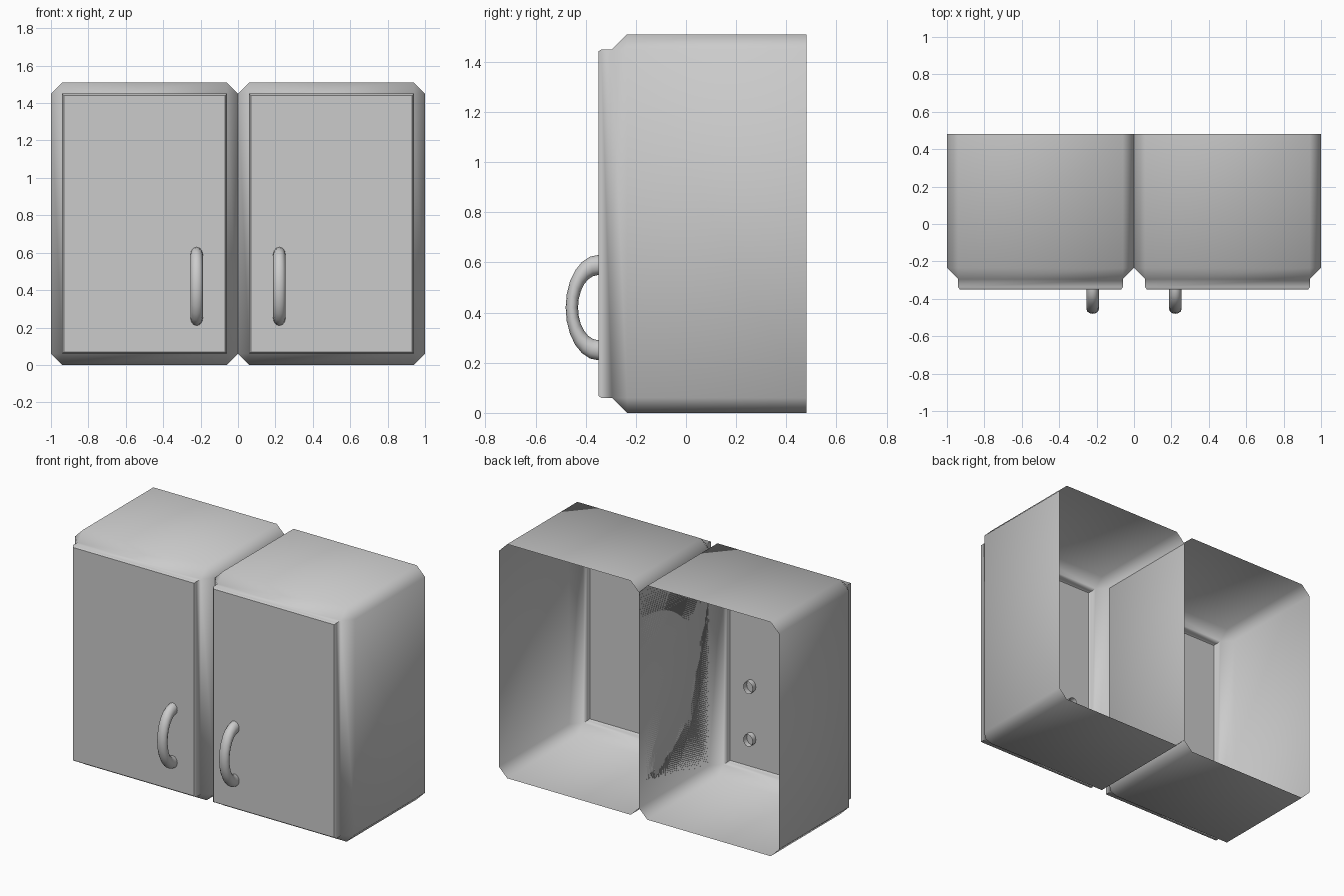
import bpy, bmesh
from math import radians, sin, cos, pi
from mathutils import Matrix

if "Cube" in bpy.data.objects:
    bpy.data.objects.remove(bpy.data.objects["Cube"])

WIDTH, HEIGHT = 1.0, 1.51
FRONT, BACK = -0.295, 0.48


def finish(bm, name, angle):
    me = bpy.data.meshes.new(name)
    bm.to_mesh(me)
    bm.free()
    ob = bpy.data.objects.new(name, me)
    bpy.context.collection.objects.link(ob)
    bpy.ops.object.select_all(action='DESELECT')
    ob.select_set(True)
    bpy.context.view_layer.objects.active = ob
    bpy.ops.object.shade_smooth_by_angle(angle=radians(angle))
    return ob


def cabinet(name, cx):
    # open-backed thin shell with chamfered edges
    bm = bmesh.new()
    m = (Matrix.Translation((cx, (FRONT + BACK) / 2, HEIGHT / 2))
         @ Matrix.Diagonal((WIDTH, BACK - FRONT, HEIGHT, 1)))
    bmesh.ops.create_cube(bm, size=1, matrix=m)
    bm.normal_update()
    back = [f for f in bm.faces if f.normal.y > 0.9]
    bmesh.ops.delete(bm, geom=back, context='FACES_ONLY')
    bmesh.ops.bevel(bm, geom=[e for e in bm.edges if not e.is_boundary],
                    offset=0.06, offset_type='OFFSET', segments=1,
                    profile=0.5, affect='EDGES')
    bm.normal_update()
    # door panel raised from the front face, with a small edge chamfer
    door = min(bm.faces, key=lambda f: f.calc_center_median().y)
    bmesh.ops.inset_individual(bm, faces=[door], thickness=0.0, depth=0.043)
    bmesh.ops.inset_individual(bm, faces=[door], thickness=0.012, depth=0.012)
    bm.normal_update()
    return finish(bm, name, 46)


def handle(name, cx, arc=12, sides=12):
    # bowed pull: oval tube along a half ellipse, ends run through the door
    bm = bmesh.new()
    stations = [(-0.315, 0.0, 0.0)]
    stations += [(-0.35, pi * i / arc, 1.0) for i in range(arc + 1)]
    stations += [(-0.315, pi, 0.0)]
    rings = []
    for y0, t, bow in stations:
        ring = []
        for k in range(sides):
            a = 2 * pi * k / sides
            r = 0.17 + 0.04 * cos(a)
            ring.append(bm.verts.new((cx + 0.033 * sin(a),
                                      y0 - bow * 0.62 * r * sin(t),
                                      0.42 + r * cos(t))))
        rings.append(ring)
    for r0, r1 in zip(rings, rings[1:]):
        for k in range(sides):
            j = (k + 1) % sides
            bm.faces.new((r0[k], r0[j], r1[j], r1[k]))
    bmesh.ops.recalc_face_normals(bm, faces=bm.faces)
    return finish(bm, name, 50)


for side, s in (("left", -1), ("right", 1)):
    cabinet(side + "_cabinet", s * WIDTH / 2)
    handle(side + "_door_handle", s * 0.221)
